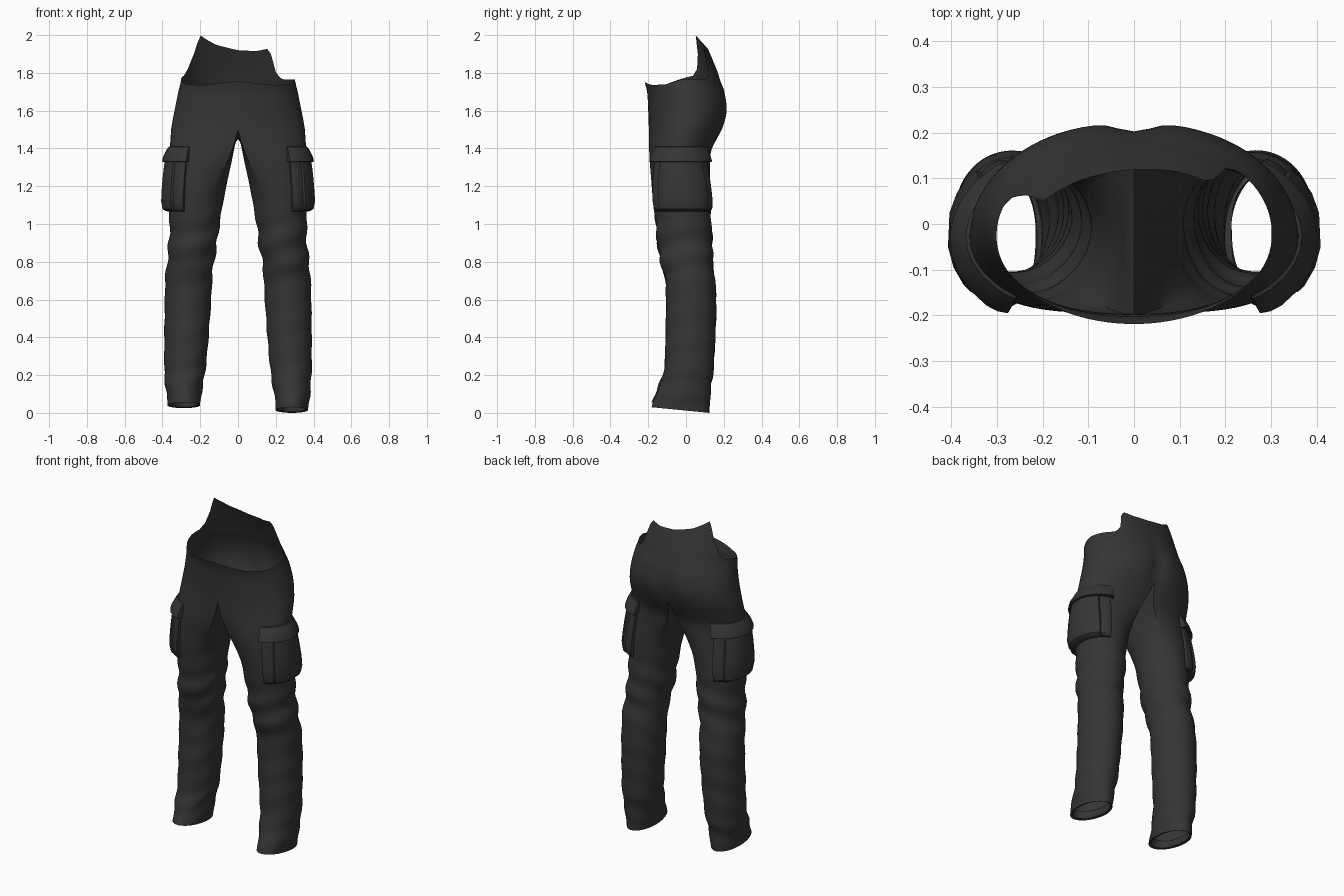
import bpy, bmesh, math

if "Cube" in bpy.data.objects:
    bpy.data.objects.remove(bpy.data.objects["Cube"])

cloth = bpy.data.materials.new("dark_charcoal_cloth")
cloth.diffuse_color = (0.036, 0.036, 0.036, 1)
cloth.use_nodes = True
cloth.node_tree.nodes["Principled BSDF"].inputs["Base Color"].default_value = cloth.diffuse_color

# Trouser silhouette by height: z, inner x, outer x, front y, back y
SHAPE = [
    (0.00, .200, .372, -.182, .125), (0.10, .190, .382, -.150, .128),
    (0.20, .174, .390, -.118, .143), (0.40, .156, .390, -.108, .155),
    (0.60, .142, .388, -.106, .160), (0.72, .136, .384, -.112, .152),
    (0.80, .128, .375, -.136, .140), (0.90, .110, .366, -.150, .140),
    (1.00, .098, .363, -.160, .132), (1.20, .062, .366, -.184, .132),
    (1.32, .036, .362, -.198, .134), (1.40, .020, .360, -.200, .142),
    (1.50, .000, .354, -.197, .195), (1.60, .000, .336, -.200, .222),
    (1.70, .000, .316, -.206, .208), (1.76, .000, .302, -.220, .184),
    (1.80, .000, .298, -.224, .170), (1.90, .000, .284, -.190, .128),
    (2.00, .000, .272, -.150, .085)]
# Waist edge height around each half, front centre (0) to back centre (1)
TORN_LEFT = [(0, 1.755), (.2, 1.735), (.35, 1.74), (.5, 1.77), (.6, 1.785),
             (.65, 1.82), (.70, 1.90), (.745, 2.0), (.87, 1.95), (1, 1.92)]
TORN_RIGHT = [(0, 1.755), (.2, 1.735), (.35, 1.74), (.5, 1.765), (.72, 1.765),
              (.77, 1.79), (.79, 1.85), (.806, 1.93), (.9, 1.915), (1, 1.92)]


def lerp_table(table, x):
    for (a, p), (b, q) in zip(table, table[1:]):
        if x <= b:
            return p + (q - p) * (x - a) / (b - a)
    return table[-1][1]


def profile(z):
    """Smooth (Hermite) lookup of the silhouette."""
    n = len(SHAPE)
    i = 0
    while i < n - 2 and z > SHAPE[i + 1][0]:
        i += 1
    a, b = SHAPE[i], SHAPE[i + 1]
    p, q = SHAPE[max(i - 1, 0)], SHAPE[min(i + 2, n - 1)]
    h = b[0] - a[0]
    t = (z - a[0]) / h
    out = []
    for k in range(1, 5):
        m0 = (b[k] - p[k]) / (b[0] - p[0]) * h
        m1 = (q[k] - a[k]) / (q[0] - a[0]) * h
        out.append((2*t**3 - 3*t*t + 1) * a[k] + (t**3 - 2*t*t + t) * m0
                   + (3*t*t - 2*t**3) * b[k] + (t**3 - t*t) * m1)
    if z >= 1.5:
        out[0] = 0
    return out


def bell(x, centre, width):
    return math.exp(-((x - centre) / width) ** 2)


def surface(u, z, side, out=0.0):
    """Cloth point: u 0..1 outer arc front to back, 1..2 inner thigh."""
    xi, xo, yf, yb = profile(z)
    cx, cy, ry = (xi + xo) / 2, (yf + yb) / 2, (yb - yf) / 2
    # half-pelvis shape
    if u <= 1:
        a = math.pi * (u - .5)
        dx = xi + (xo - xi) * max(math.cos(a), 0) ** .92
        dy = cy + ry * math.sin(a)
    else:
        dx, dy = xi, yb + (yf - yb) * (u - 1)
    # round leg shape
    d = math.radians(40)
    if u <= 1:
        a = -math.pi / 2 - d + u * (math.pi + 2 * d)
    else:
        a = math.pi / 2 + d + (u - 1) * (math.pi - 2 * d)
    ex, ey = cx + (xo - xi) / 2 * math.cos(a), cy + ry * math.sin(a)
    w = min(max((z - 1.1) / .4, 0), 1)
    w = w * w * (3 - 2 * w)
    x, y = ex + (dx - ex) * w, ey + (dy - ey) * w
    # cleft at the seat
    if y > 0 and w > 0:
        y -= .022 * w * bell(x, 0, .05) * bell(z, 1.58, .13) * (y / yb) ** 2
    # soft folds at knee, thigh and ankle
    amp = .007 * bell(z, .88, .16) + .004 * bell(z, .12, .12) + .002 * bell(z, .45, .2)
    fold = amp * math.sin(z * 42 + 2.5 * math.cos(math.pi * u + side))
    rx, ry2 = x - cx, y - cy
    r = math.hypot(rx, ry2) or 1
    x += rx / r * (fold + out)
    y += ry2 / r * (fold + out)
    # tilted hem, a little higher on one leg
    lift = .03 * (yb - y) / (yb - yf) + (.025 if side < 0 else 0)
    z += max(0, 1 - z / .3) * lift
    return (side * x, y, z)


def finish(bm, name, angle=40):
    bmesh.ops.remove_doubles(bm, verts=bm.verts, dist=.0004)
    bmesh.ops.recalc_face_normals(bm, faces=bm.faces)
    me = bpy.data.meshes.new(name)
    bm.to_mesh(me)
    bm.free()
    me.materials.append(cloth)
    ob = bpy.data.objects.new(name, me)
    bpy.context.collection.objects.link(ob)
    bpy.ops.object.select_all(action='DESELECT')
    ob.select_set(True)
    bpy.context.view_layer.objects.active = ob
    bpy.ops.object.shade_smooth_by_angle(angle=math.radians(angle))
    return ob


def skin(bm, rows, closed=False):
    vs = [[bm.verts.new(p) for p in row] for row in rows]
    n = len(rows[0])
    for a, b in zip(vs, vs[1:]):
        for i in range(n if closed else n - 1):
            j = (i + 1) % n
            bm.faces.new((a[i], a[j], b[j], b[i]))


M, K = 40, 16                       # columns on outer arc and inner thigh
OUTER = [i / M for i in range(M + 1)]
INNER = [1 + i / K for i in range(1, K)]

# Trousers: seat with torn waist, plus both legs welded at the crotch
bm = bmesh.new()
for side, torn in ((1, TORN_RIGHT), (-1, TORN_LEFT)):
    rows = 18
    skin(bm, [[surface(u, 1.5 + (lerp_table(torn, u) - 1.5) * k / rows, side)
               for u in OUTER] for k in range(rows + 1)])
    crotch = [surface(u, 1.5, side) for u in OUTER]
    for u in INNER:
        x, y, z = surface(u, 1.5, side)
        crotch.append((0, y, 1.5 - .05 * math.sin(math.pi * (u - 1)) ** .7))
    legs = [crotch]
    levels = [1.43, 1.40] + [1.375 - .025 * k for k in range(56)]
    legs += [[surface(u, max(z, 0), side) for u in OUTER + INNER] for z in levels]
    # turned-in hem
    legs.append([surface(u, .005, side, -.014) for u in OUTER + INNER])
    legs.append([surface(u, .05, side, -.016) for u in OUTER + INNER])
    skin(bm, legs, True)
finish(bm, "trousers", 50)


def patch(name, side, u0, u1, columns, levels):
    """Raised cloth panel: columns (fraction, bulge), levels (z, height)."""
    bm = bmesh.new()
    rows = []
    for z, h in levels:
        rows.append([surface(u0 + (u1 - u0) * f, z, side, -.006 + h * b)
                     for f, b in columns])
    skin(bm, rows)
    return finish(bm, name, 35)


# Bellows pocket: thin gusset strips beside a thicker centre panel
half = [(0, 0), (.005, .5), (.04, .68), (.10, .74), (.16, .70), (.175, .93),
        (.22, 1), (.32, 1.04), (.42, 1.05)]
body = half + [(1 - f, b) for f, b in reversed(half)]
body_levels = [(1.066, 0), (1.068, .026), (1.08, .042), (1.12, .048), (1.18, .044),
               (1.24, .040), (1.30, .036), (1.36, .028), (1.37, 0)]
# Flap: hangs over the pocket mouth, flaring towards its lower edge
flap = [(0, 0), (.006, .8), (.05, .95)] + [(k / 10, 1) for k in range(1, 10)] \
    + [(.95, .95), (.994, .8), (1, 0)]
flap_levels = [(1.335, 0), (1.328, .040), (1.332, .047), (1.36, .040),
               (1.39, .025), (1.408, .014), (1.412, 0)]
for side, label in ((1, "right"), (-1, "left")):
    patch("cargo_pocket_" + label, side, .25, .77, body, body_levels)
    patch("pocket_flap_" + label, side, .235, .785, flap, flap_levels)
